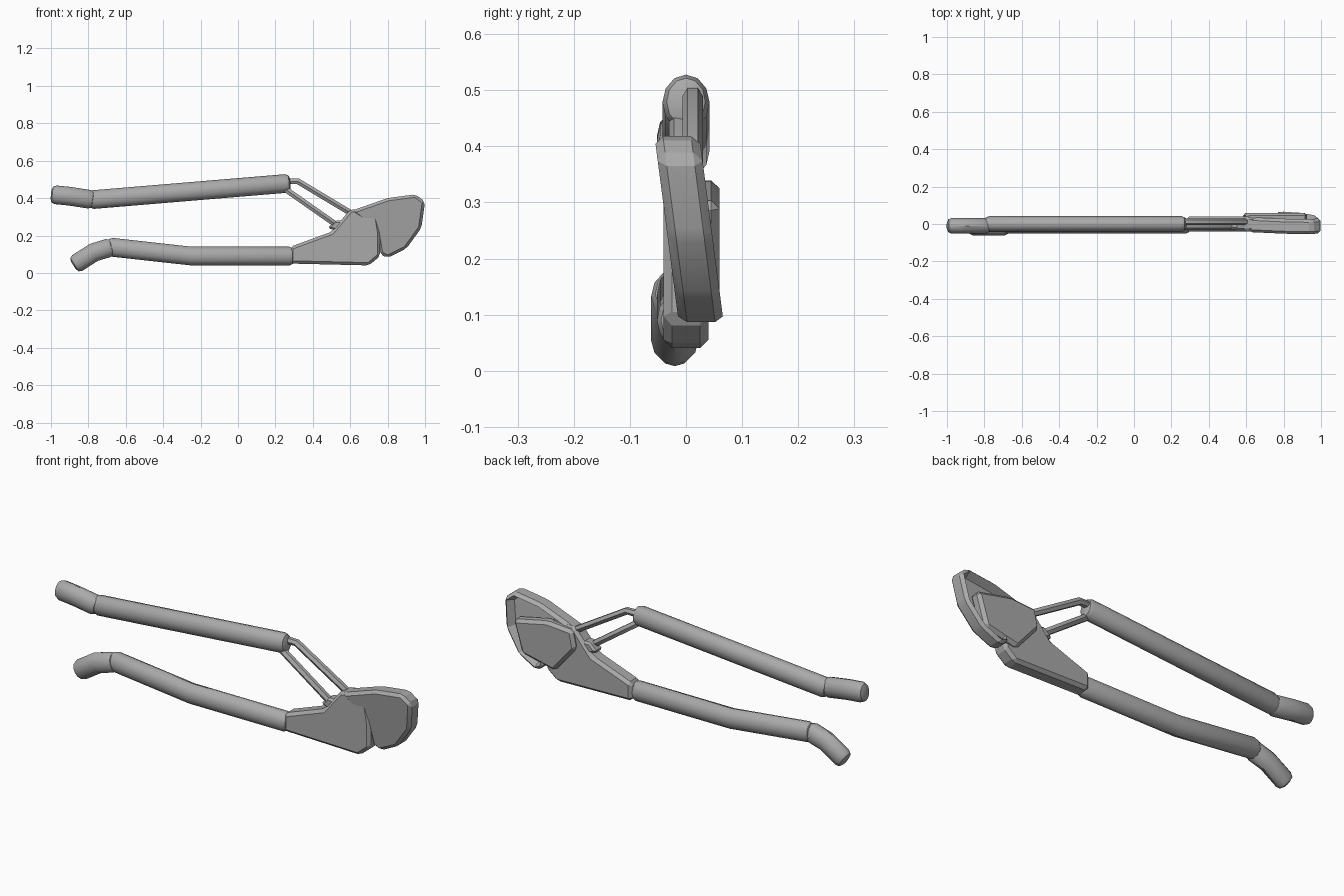
import bpy, bmesh
from math import cos, sin, tau
from mathutils import Vector

default_cube = bpy.data.objects.get("Cube")
if default_cube:
    bpy.data.objects.remove(default_cube)

steel = bpy.data.materials.new("grey steel")
steel.use_nodes = True
shade = 0.4
steel.diffuse_color = (shade, shade, shade, 1)
shader = steel.node_tree.nodes["Principled BSDF"]
shader.inputs["Base Color"].default_value = steel.diffuse_color


def finish(bm, name, sharp_angle):
    """Turn the mesh under construction into a shaded, coloured object."""
    bmesh.ops.recalc_face_normals(bm, faces=bm.faces)
    mesh = bpy.data.meshes.new(name)
    bm.to_mesh(mesh)
    bm.free()
    mesh.materials.append(steel)
    obj = bpy.data.objects.new(name, mesh)
    bpy.context.collection.objects.link(obj)
    bpy.ops.object.select_all(action="DESELECT")
    obj.select_set(True)
    bpy.context.view_layer.objects.active = obj
    bpy.ops.object.shade_smooth_by_angle(angle=sharp_angle)


def tube(name, path, radius, depth, y=0, sides=12):
    """Sweep an ellipse along an x-z path and round off both ends."""
    bm = bmesh.new()
    centres = [Vector((x, y, z)) for x, z in path]
    rings = []
    for i, centre in enumerate(centres):
        previous = centres[max(i - 1, 0)]
        following = centres[min(i + 1, len(centres) - 1)]
        along = (following - previous).normalized()
        across = Vector((0, depth, 0))
        upward = Vector((-along.z, 0, along.x)) * radius
        angles = [tau * k / sides for k in range(sides)]
        rings.append([bm.verts.new(centre + across * cos(a) + upward * sin(a))
                      for a in angles])
    for ring, following_ring in zip(rings, rings[1:]):
        for k in range(sides):
            n = (k + 1) % sides
            bm.faces.new((ring[k], ring[n], following_ring[n], following_ring[k]))
    caps = [bm.faces.new(rings[0]), bm.faces.new(rings[-1])]
    bmesh.ops.recalc_face_normals(bm, faces=bm.faces)
    cap_edges = [edge for cap in caps for edge in cap.edges]
    bmesh.ops.bevel(bm, geom=cap_edges, offset=radius / 2, segments=2, profile=0.5,
                    affect="EDGES", clamp_overlap=True)
    finish(bm, name, sharp_angle=0.6)


def plate(name, outline, front, back, chamfer, lean=0, rim=0, recess=0):
    """Extrude an x-z outline in depth and chamfer it.

    A rim leaves a raised border around a hollow in the back face, and lean
    carries the lower end of the plate backward.
    """
    bm = bmesh.new()
    front_face = bm.faces.new([bm.verts.new((x, front, z)) for x, z in outline])
    extruded = bmesh.ops.extrude_face_region(bm, geom=[front_face])["geom"]
    for item in extruded:
        if isinstance(item, bmesh.types.BMVert):
            item.co.y = back
    bmesh.ops.recalc_face_normals(bm, faces=bm.faces)
    bmesh.ops.bevel(bm, geom=bm.edges[:], offset=chamfer, segments=1,
                    affect="EDGES", clamp_overlap=True)
    if rim:
        bm.normal_update()
        back_face = max(bm.faces, key=lambda face: face.calc_center_median().y)
        bmesh.ops.inset_region(bm, faces=[back_face], thickness=rim, depth=0)
        for vert in back_face.verts:
            vert.co.y -= recess
    middle = sum(z for x, z in outline) / len(outline)
    for vert in bm.verts:
        vert.co.y -= lean * (vert.co.z - middle)
    finish(bm, name, sharp_angle=0.3)


# Long handles, each ending in a grip
handle_radius, handle_depth = 0.05, 0.042
tube("upper_handle", [(-0.8, 0.39), (0.28, 0.48)], handle_radius, handle_depth)
tube("upper_grip", [(-1, 0.42), (-0.9, 0.41), (-0.77, 0.39)],
     handle_radius, handle_depth, y=-0.01)
tube("lower_handle", [(-0.7, 0.14), (-0.25, 0.09), (0.3, 0.09)],
     handle_radius, handle_depth, y=-0.01)
tube("lower_grip", [(-0.88, 0.04), (-0.77, 0.11), (-0.67, 0.14)],
     handle_radius, handle_depth, y=-0.02)

# Twin link bars between the upper handle and the head
link_radius = 0.018
tube("upper_link", [(0.25, 0.49), (0.32, 0.49), (0.62, 0.31)],
     link_radius, link_radius, y=0.012, sides=6)
tube("lower_link", [(0.25, 0.45), (0.55, 0.24)],
     link_radius, link_radius, y=-0.012, sides=6)
plate("link_pivot", [(0.48, 0.24), (0.52, 0.28), (0.6, 0.28), (0.6, 0.2)],
      front=-0.03, back=0.03, chamfer=0.01)

# Tapering neck that widens into the lower jaw
plate("lower_jaw", [(0.28, 0.05), (0.7, 0.04), (0.76, 0.09), (0.76, 0.22),
                    (0.74, 0.34), (0.6, 0.34), (0.5, 0.22), (0.28, 0.14)],
      front=-0.04, back=0.04, chamfer=0.015)

# Curved hook with a raised rim, and the blade lying in its hollow back
plate("hook", [(0.6, 0.33), (0.8, 0.4), (0.95, 0.42), (1, 0.38), (0.98, 0.24),
               (0.9, 0.13), (0.8, 0.08), (0.76, 0.1), (0.74, 0.22)],
      front=-0.035, back=0.045, chamfer=0.015, lean=0.13, rim=0.02, recess=0.04)
plate("back_blade", [(0.58, 0.24), (0.6, 0.33), (0.74, 0.34), (0.93, 0.3),
                     (0.88, 0.14), (0.7, 0.1)],
      front=0, back=0.06, chamfer=0.015)
